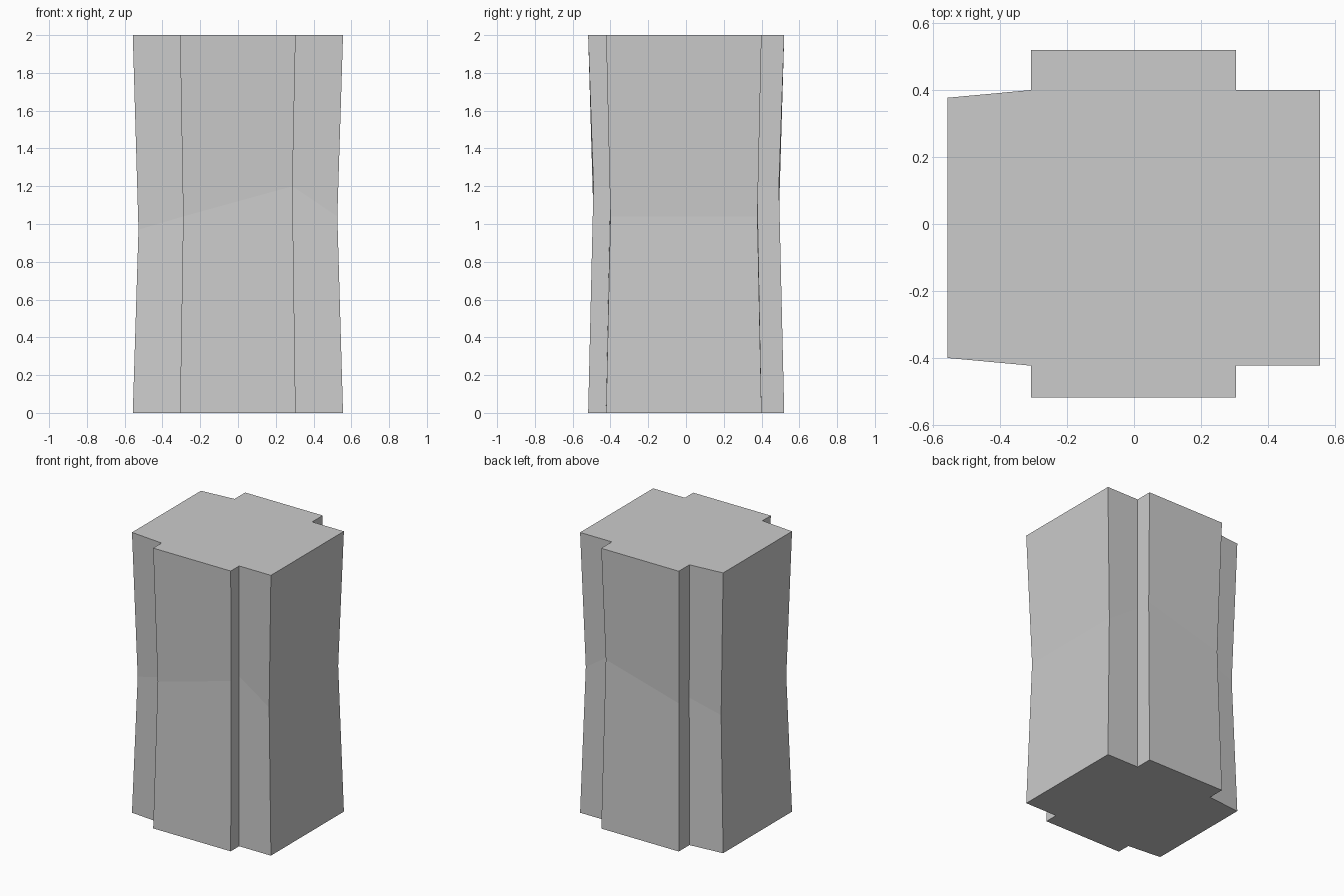
import bpy, bmesh

if "Cube" in bpy.data.objects:
    bpy.data.objects.remove(bpy.data.objects["Cube"])

# Plan outline at the ends: (x, y, height of the waist crease at that corner)
outline = [
    (-0.557, -0.40, 0.97), (-0.307, -0.423, 1.04), (-0.307, -0.518, 1.04),
    (0.305, -0.518, 1.20), (0.305, -0.423, 1.20), (0.556, -0.423, 1.04),
    (0.556, 0.40, 1.04), (0.305, 0.40, 1.20), (0.305, 0.52, 1.20),
    (-0.307, 0.52, 1.04), (-0.307, 0.40, 1.04), (-0.557, 0.377, 0.97),
]
WAIST = 0.946
HEIGHT = 2.0

bm = bmesh.new()

# Bottom, pinched waist and top rings
rings = [
    [bm.verts.new((x, y, 0)) for x, y, z in outline],
    [bm.verts.new((x * WAIST, y * WAIST, z)) for x, y, z in outline],
    [bm.verts.new((x, y, HEIGHT)) for x, y, z in outline],
]

# Side walls between neighbouring rings
n = len(outline)
for low, high in zip(rings, rings[1:]):
    for i in range(n):
        j = (i + 1) % n
        bm.faces.new((low[i], low[j], high[j], high[i]))

# End caps
bm.faces.new(rings[0][::-1])
bm.faces.new(rings[2])
bmesh.ops.recalc_face_normals(bm, faces=bm.faces)

mesh = bpy.data.meshes.new("stone_pillar")
bm.to_mesh(mesh)
bm.free()
pillar = bpy.data.objects.new("stone_pillar", mesh)
bpy.context.collection.objects.link(pillar)
